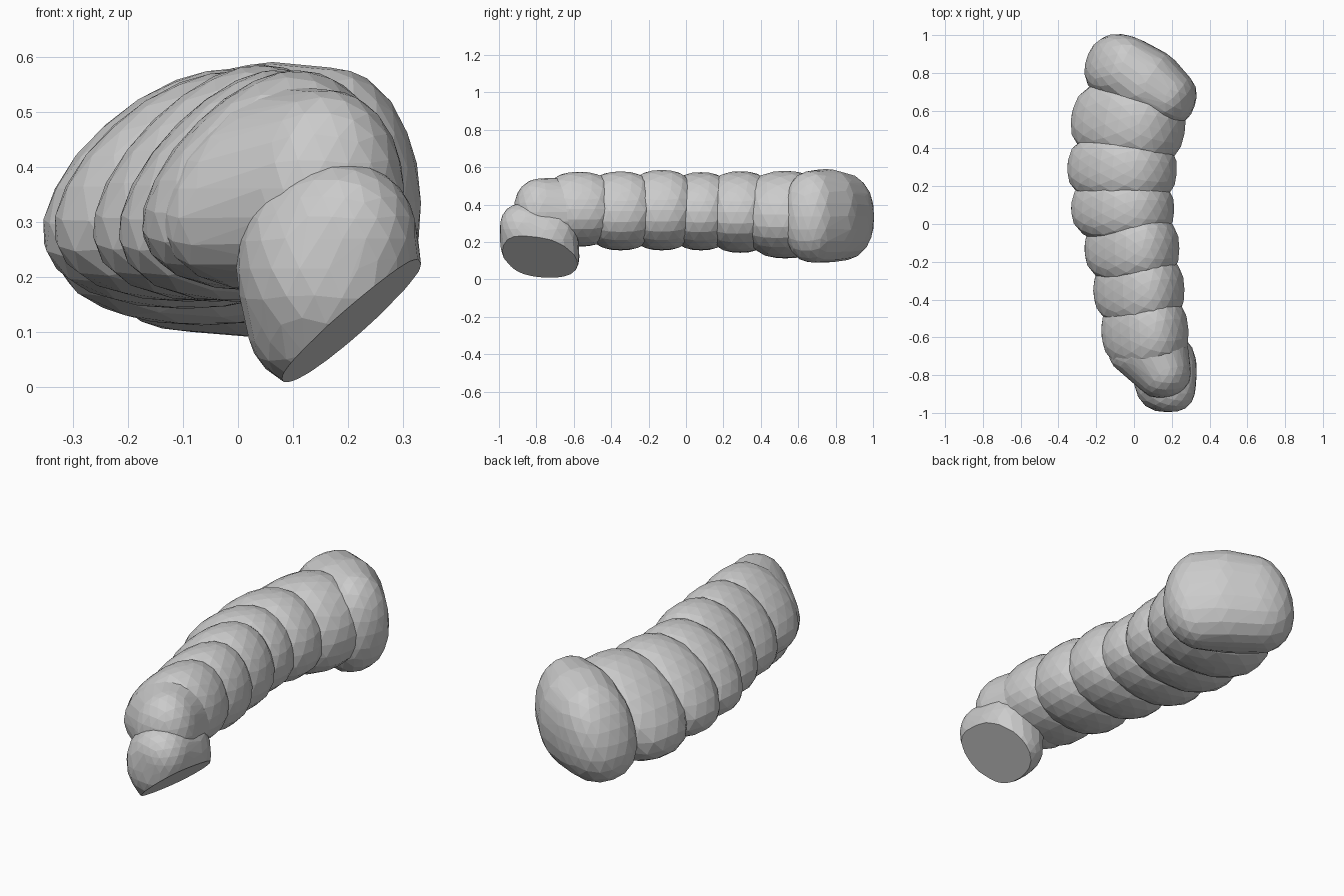
import bpy, bmesh, math
from mathutils import Vector, Matrix

if "Cube" in bpy.data.objects:
    bpy.data.objects.remove(bpy.data.objects["Cube"])


def blob(name, lumps, cut=None, n=2.5):
    """Convex faceted lump around barrel shapes: (centre, half sizes, yaw, lean)."""
    bm = bmesh.new()
    for centre, half, yaw, lean in lumps:
        new = bmesh.ops.create_icosphere(bm, subdivisions=3, radius=1)["verts"]
        turn = Matrix.Rotation(math.radians(yaw), 3, 'Z')
        for v in new:
            # Near-round cross-section, flatter barrel along y, left side leaning more
            r = (abs(v.co.x) ** 2.1 + abs(v.co.z) ** 2.1) ** (1 / 2.1)
            c = v.co / (r ** n + abs(v.co.y) ** n) ** (1 / n)
            p = turn @ Vector((c.x * half[0], c.y * half[1], c.z * half[2]))
            p.x += lean * p.z * (0.5 - 0.75 * c.x)
            v.co = p + Vector(centre)
    # Wrap in a convex skin
    bmesh.ops.delete(bm, geom=bm.faces[:] + bm.edges[:], context='EDGES_FACES')
    bmesh.ops.convex_hull(bm, input=bm.verts[:])
    bmesh.ops.delete(bm, geom=[v for v in bm.verts if not v.link_faces], context='VERTS')
    # Slice off the flat contact face
    if cut:
        geom = bm.verts[:] + bm.edges[:] + bm.faces[:]
        bmesh.ops.bisect_plane(bm, geom=geom, plane_co=cut[0], plane_no=cut[1], clear_outer=True)
        bmesh.ops.holes_fill(bm, edges=[e for e in bm.edges if e.is_boundary])
    bmesh.ops.recalc_face_normals(bm, faces=bm.faces[:])
    mesh = bpy.data.meshes.new(name)
    bm.to_mesh(mesh)
    bm.free()
    ob = bpy.data.objects.new(name, mesh)
    bpy.context.collection.objects.link(ob)
    return ob


# Body segments: x centre, y centre, half width, half length, z low, z high, yaw
segments = [
    (-0.02, 0.53, 0.292, 0.23, 0.112, 0.58, -10),
    (-0.053, 0.29, 0.28, 0.20, 0.142, 0.578, -4),
    (-0.05, 0.08, 0.263, 0.19, 0.155, 0.573, -2),
    (0.00, -0.13, 0.24, 0.20, 0.155, 0.585, 0),
    (0.037, -0.35, 0.23, 0.205, 0.155, 0.577, 1),
    (0.068, -0.57, 0.22, 0.21, 0.175, 0.575, 4),
]
for i, (x, y, w, l, lo, hi, yaw) in enumerate(segments):
    blob(f"body_segment_{i + 1}", [((x, y, (lo + hi) / 2), (w, l, (hi - lo) / 2), yaw, 0.4)])

# Large rounded end
blob("end_cap", [
    ((-0.06, 0.82, 0.335), (0.19, 0.18, 0.235), -18, 0.2),
    ((0.155, 0.68, 0.335), (0.175, 0.155, 0.245), -18, 0.1),
    ((0.05, 0.75, 0.34), (0.2, 0.19, 0.25), -18, 0.1),
], n=2.4)

# Tapered front end, bending down
blob("front_segment", [
    ((0.08, -0.66, 0.36), (0.205, 0.14, 0.185), 10, 0.3),
    ((0.15, -0.77, 0.36), (0.15, 0.15, 0.18), 10, 0.1),
], n=2.3)

# Foot with a slanted flat face
blob("foot", [
    ((0.165, -0.785, 0.215), (0.168, 0.21, 0.19), 0, 0.0),
    ((0.19, -0.86, 0.27), (0.135, 0.135, 0.138), 0, 0.0),
    ((0.165, -0.76, 0.12), (0.15, 0.19, 0.13), 0, 0.0),
], cut=((0.085, -0.75, 0.01), (0.067, -0.0128, -0.0795)), n=2.4)
